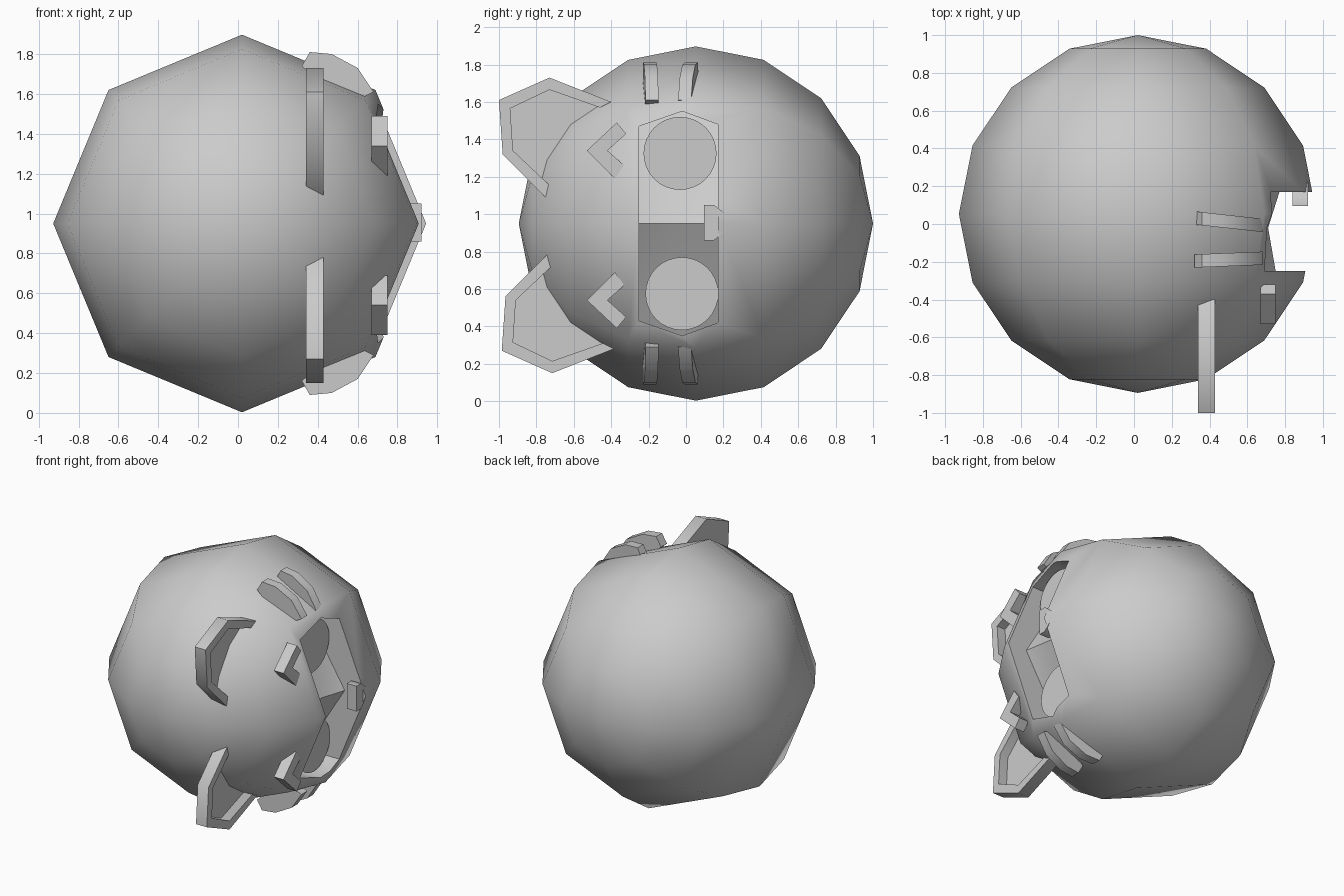
import bpy, bmesh, math
from mathutils import Matrix

if "Cube" in bpy.data.objects:
    bpy.data.objects.remove(bpy.data.objects["Cube"])


def finish(bm, name, angle=50):
    bmesh.ops.recalc_face_normals(bm, faces=bm.faces)
    me = bpy.data.meshes.new(name)
    bm.to_mesh(me)
    bm.free()
    ob = bpy.data.objects.new(name, me)
    bpy.context.collection.objects.link(ob)
    smooth(me, angle)
    return ob


def smooth(me, angle):
    for p in me.polygons:
        p.use_smooth = True
    me.set_sharp_from_angle(angle=math.radians(angle))


def prism(name, points, offset):
    """Extrude a closed 3D outline along an offset vector."""
    bm = bmesh.new()
    f = bm.faces.new([bm.verts.new(p) for p in points])
    ext = bmesh.ops.extrude_face_region(bm, geom=[f], use_keep_orig=True)
    vs = [g for g in ext["geom"] if isinstance(g, bmesh.types.BMVert)]
    bmesh.ops.translate(bm, vec=offset, verts=vs)
    return finish(bm, name)


def flip(points, centre, dy=0.0):
    return [(x, y + dy, 2 * centre - z) for x, y, z in points]


# Low-poly ball, poles along y
bm = bmesh.new()
bmesh.ops.create_uvsphere(bm, u_segments=8, v_segments=8, radius=0.947)
bmesh.ops.rotate(bm, matrix=Matrix.Rotation(math.pi / 2, 3, 'X'), verts=bm.verts)
bmesh.ops.translate(bm, vec=(0.02, 0.053, 0.95), verts=bm.verts)
body = finish(bm, "ball_body", 70)

# Recess with a shallow folded floor
bm = bmesh.new()
ys, ends = (-0.25, -0.02, 0.17), (0.52, 0.60, 0.53)
mid, end = (0.75, 0.71, 0.77), (0.44, 0.40, 0.44)
rows = []
for s, depth in ((-1, end), (0, mid), (1, end)):
    rows.append([bm.verts.new((depth[i], ys[i], 0.95 + s * ends[i])) for i in range(3)])
for r in range(2):
    for c in range(2):
        bm.faces.new((rows[r][c], rows[r][c + 1], rows[r + 1][c + 1], rows[r + 1][c]))
ext = bmesh.ops.extrude_face_region(bm, geom=bm.faces[:], use_keep_orig=True)
for g in ext["geom"]:
    if isinstance(g, bmesh.types.BMVert):
        g.co.x = 1.3
bmesh.ops.triangulate(bm, faces=bm.faces)
cutter = finish(bm, "recess_cutter")
cutter.hide_render = True
mod = body.modifiers.new("recess", 'BOOLEAN')
mod.operation = 'DIFFERENCE'
mod.solver = 'EXACT'
mod.object = cutter
bpy.context.view_layer.objects.active = body
bpy.ops.object.modifier_apply(modifier=mod.name)
bpy.data.objects.remove(cutter)
smooth(body.data, 60)

# Flat round eyes inside the recess
for name, y, z in (("upper_eye", -0.032, 1.325), ("lower_eye", -0.022, 0.575)):
    bm = bmesh.new()
    bmesh.ops.create_circle(bm, cap_ends=True, segments=32, radius=0.195)
    bmesh.ops.rotate(bm, matrix=Matrix.Rotation(math.pi / 2, 3, 'Y'), verts=bm.verts)
    bmesh.ops.translate(bm, vec=(0.645, y, z), verts=bm.verts)
    finish(bm, name)

# Nose
prism("nose", [(0.84, y, z) for y, z in
      ((0.095, 1.05), (0.15, 1.05), (0.225, 0.99), (0.225, 0.93), (0.15, 0.86), (0.095, 0.86))],
      (0.08, 0, 0))

# Ears: raised rim with a thin back panel
outer = [(-0.40, 1.60), (-0.73, 1.73), (-1.0, 1.61), (-0.98, 1.32), (-0.75, 1.09)]
inner = [(-0.735, 1.16), (-0.925, 1.34), (-0.94, 1.565), (-0.73, 1.665), (-0.46, 1.57)]
rim = [(0.34, y, z) for y, z in outer + inner]
panel = [(0.34, y, z) for y, z in outer]
# Angled cheek marks
cheek = [(0.67, y, z) for y, z in
         ((-0.53, 1.34), (-0.37, 1.49), (-0.32, 1.43), (-0.42, 1.34), (-0.33, 1.26), (-0.38, 1.19))]
# Curved brow stripes
arc = [(0.32, 1.74), (0.36, 1.81), (0.47, 1.80), (0.60, 1.73), (0.68, 1.61), (0.62, 1.58), (0.45, 1.62)]
stripes = [[(x, y0 + k * (x - 0.34), z) for x, z in arc]
           for y0, k in ((-0.23, 0.04), (-0.005, -0.11))]

for side in ("upper", "lower"):
    low = side == "lower"
    prism(side + "_ear_rim", flip(rim, 0.94, 0.015) if low else rim, (0.09, 0, 0))
    prism(side + "_ear_panel", flip(panel, 0.94, 0.015) if low else panel, (0.02, 0, 0))
    prism(side + "_cheek_mark", flip(cheek, 0.94) if low else cheek, (0.08, 0, 0))
    for i, s in enumerate(stripes):
        prism(f"{side}_brow_stripe_{i + 1}", flip(s, 0.95) if low else s, (0, 0.07, 0))
